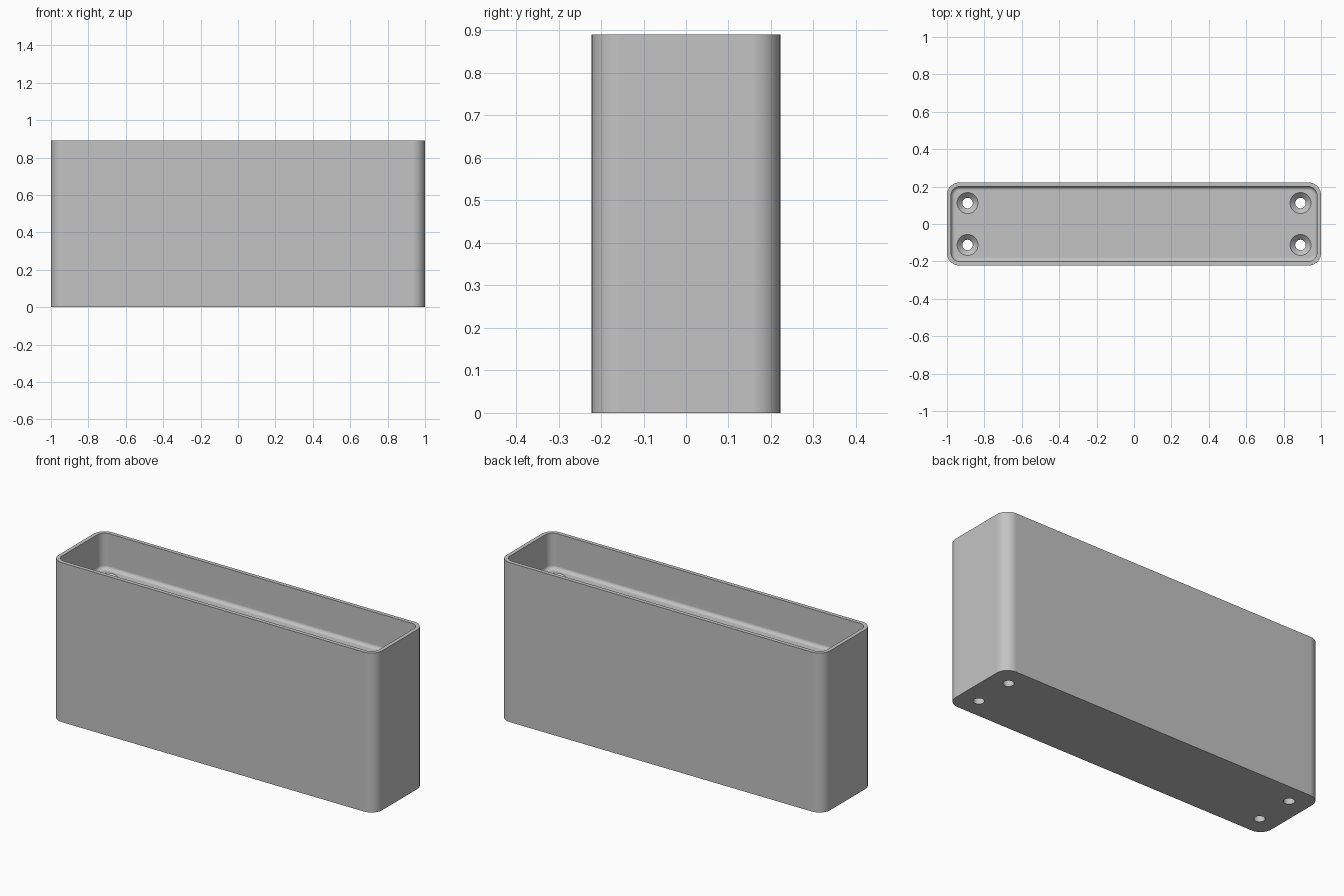
import bpy, bmesh, math

cube = bpy.data.objects.get("Cube")
if cube:
    bpy.data.objects.remove(cube, do_unlink=True)

# Overall sizes
HALF_X, HALF_Y, HEIGHT = 1.0, 0.222, 0.89
CORNER, WALL, FILLET = 0.067, 0.022, 0.02
FLOOR = HEIGHT - 0.2
HOLE_X, HOLE_Y, HOLE_R, SINK_R = 0.89, 0.112, 0.028, 0.056

grey = bpy.data.materials.new("plain grey")
grey.use_nodes = True
colour = (0.55, 0.55, 0.55, 1)
grey.diffuse_color = colour
grey.node_tree.nodes["Principled BSDF"].inputs["Base Color"].default_value = colour


def rounded_ring(bm, inset, z, steps=10):
    """Rounded rectangle of vertices, moved inwards by inset."""
    r = CORNER - inset
    ring = []
    for k, (sx, sy) in enumerate([(1, 1), (-1, 1), (-1, -1), (1, -1)]):
        for i in range(steps + 1):
            a = math.pi / 2 * (k + i / steps)
            ring.append(bm.verts.new((sx * (HALF_X - CORNER) + r * math.cos(a),
                                      sy * (HALF_Y - CORNER) + r * math.sin(a), z)))
    return ring


def circle_ring(bm, x, y, r, z, n=40):
    return [bm.verts.new((x + r * math.cos(2 * math.pi * i / n),
                          y + r * math.sin(2 * math.pi * i / n), z)) for i in range(n)]


def loft(bm, rings):
    """Skin a stack of rings and cap both ends."""
    for a, b in zip(rings, rings[1:]):
        for i in range(len(a)):
            j = (i + 1) % len(a)
            bm.faces.new((a[i], a[j], b[j], b[i]))
    bm.faces.new(rings[0][::-1])
    bm.faces.new(rings[-1])


def make_object(name, bm):
    bmesh.ops.recalc_face_normals(bm, faces=bm.faces)
    mesh = bpy.data.meshes.new(name)
    bm.to_mesh(mesh)
    bm.free()
    mesh.materials.append(grey)
    obj = bpy.data.objects.new(name, mesh)
    bpy.context.collection.objects.link(obj)
    return obj


# Tray body: outer wall, rim, inner wall, filleted floor
bm = bmesh.new()
rings = [rounded_ring(bm, 0, 0), rounded_ring(bm, 0, HEIGHT), rounded_ring(bm, WALL, HEIGHT)]
for i in range(7):
    a = math.pi / 2 * i / 6
    rings.append(rounded_ring(bm, WALL + FILLET * (1 - math.cos(a)),
                              FLOOR + FILLET * (1 - math.sin(a))))
loft(bm, rings)
body = make_object("tray_body", bm)

# Countersunk screw holes in the four corners
bm = bmesh.new()
sink_depth = SINK_R - HOLE_R
for sx in (-1, 1):
    for sy in (-1, 1):
        profile = [(HOLE_R, -0.05), (HOLE_R, FLOOR - sink_depth),
                   (SINK_R, FLOOR), (SINK_R, FLOOR + 0.05)]
        loft(bm, [circle_ring(bm, sx * HOLE_X, sy * HOLE_Y, r, z) for r, z in profile])
cutter = make_object("screw_hole_cutter", bm)
cutter.hide_render = True

cut = body.modifiers.new("screw holes", "BOOLEAN")
cut.operation = "DIFFERENCE"
cut.solver = "EXACT"
cut.object = cutter
bpy.ops.object.select_all(action="DESELECT")
body.select_set(True)
bpy.context.view_layer.objects.active = body
bpy.ops.object.modifier_apply(modifier=cut.name)
bpy.data.objects.remove(cutter, do_unlink=True)

# Smooth corners with crisp rim and hole edges
bpy.ops.object.shade_smooth_by_angle(angle=math.radians(30))
weighted = body.modifiers.new("flat walls", "WEIGHTED_NORMAL")
weighted.keep_sharp = True
